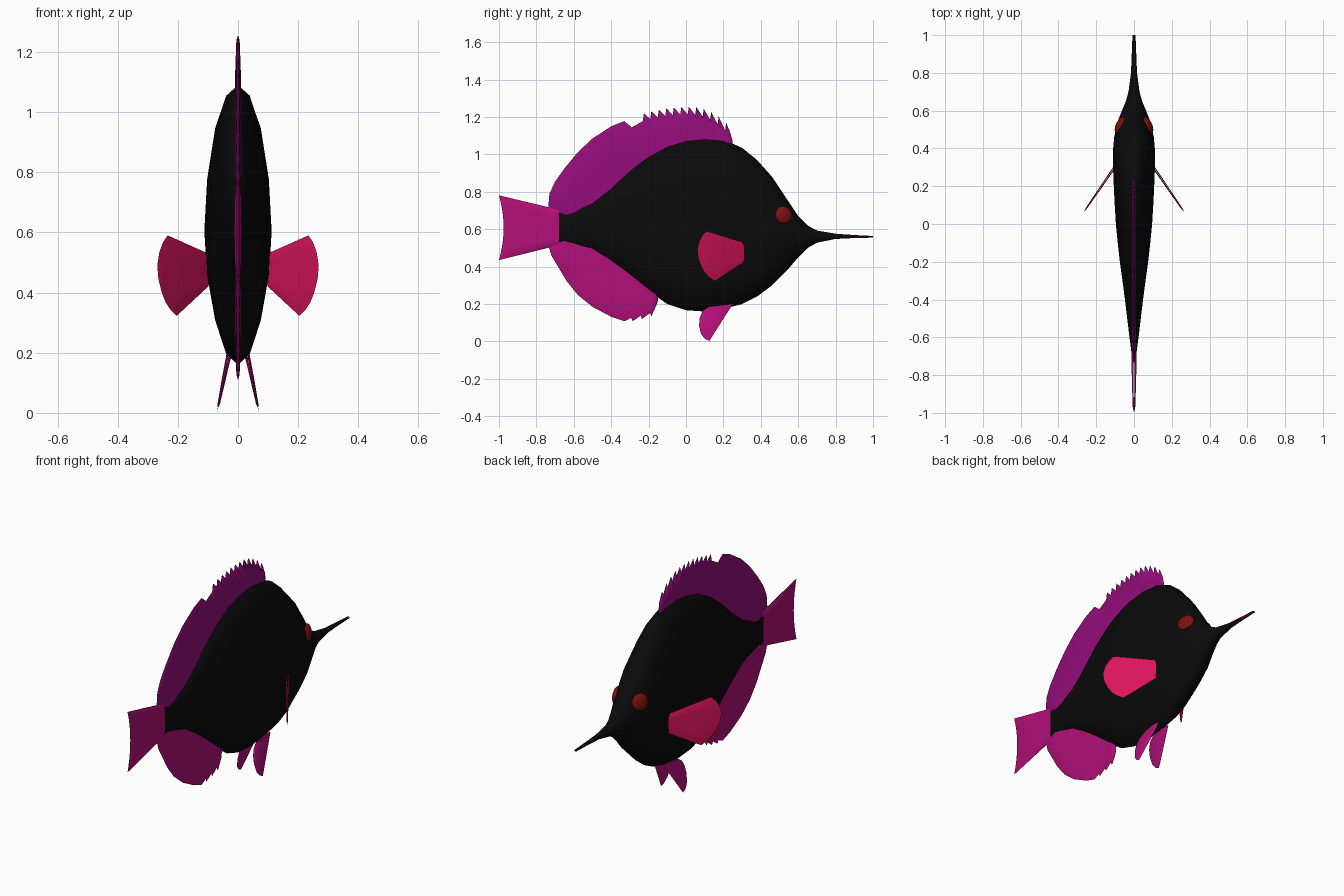
import bpy, bmesh, math
from mathutils import Vector

if "Cube" in bpy.data.objects:
    bpy.data.objects.remove(bpy.data.objects["Cube"], do_unlink=True)


def material(name, r, g, b):
    m = bpy.data.materials.new(name)
    m.use_nodes = True
    m.diffuse_color = (r, g, b, 1)
    m.node_tree.nodes["Principled BSDF"].inputs["Base Color"].default_value = (r, g, b, 1)
    return m


black = material("black skin", .003, .003, .003)
purple = material("purple dorsal fin", .3, .004, .2)
magenta = material("magenta fins", .45, .005, .19)
pink = material("pink pectoral fins", .72, .007, .11)
red = material("dark red eyes", .2, .006, .005)


def finish(name, bm, mats, angle=40):
    bmesh.ops.remove_doubles(bm, verts=bm.verts, dist=.0003)
    bmesh.ops.recalc_face_normals(bm, faces=bm.faces)
    mesh = bpy.data.meshes.new(name)
    bm.to_mesh(mesh)
    bm.free()
    for m in mats:
        mesh.materials.append(m)
    obj = bpy.data.objects.new(name, mesh)
    bpy.context.collection.objects.link(obj)
    bpy.ops.object.select_all(action='DESELECT')
    obj.select_set(True)
    bpy.context.view_layer.objects.active = obj
    bpy.ops.object.shade_smooth_by_angle(angle=math.radians(angle))
    return obj


# Body stations: y, top z, bottom z, half width
SECTIONS = [
    (-.72, .635, .585, .004), (-.7, .675, .54, .011), (-.66, .695, .52, .016),
    (-.6, .7, .515, .024), (-.5, .745, .49, .036), (-.4, .825, .425, .048),
    (-.3, .92, .35, .061), (-.2, .995, .27, .075), (-.1, 1.05, .2, .086),
    (0, 1.08, .167, .096), (.1, 1.09, .16, .102), (.2, 1.08, .175, .107),
    (.3, 1.035, .2, .111), (.38, .97, .24, .112), (.46, .88, .3, .105),
    (.54, .76, .38, .088), (.6, .67, .45, .064), (.65, .62, .5, .043),
    (.7, .593, .528, .029), (.8, .576, .548, .016), (.9, .569, .553, .012),
    (1, .564, .555, .008)]


def body_edge(y, column):
    for a, b in zip(SECTIONS, SECTIONS[1:]):
        if y <= b[0]:
            t = (y - a[0]) / (b[0] - a[0])
            return a[column] + (b[column] - a[column]) * t
    return SECTIONS[-1][column]


# Body: elliptical loft from tail stalk to snout
bm = bmesh.new()
rings = []
SIDES = 16
for y, top, bottom, half in SECTIONS:
    ring = []
    for i in range(SIDES):
        a = math.tau * i / SIDES
        ring.append(bm.verts.new((half * math.cos(a), y,
                                  (top + bottom) / 2 + (top - bottom) / 2 * math.sin(a))))
    rings.append(ring)
for a, b in zip(rings, rings[1:]):
    for i in range(SIDES):
        j = (i + 1) % SIDES
        bm.faces.new((a[i], a[j], b[j], b[i]))
bm.faces.new(rings[0])
bm.faces.new(rings[-1])
body = finish("body", bm, [black, red], 60)
# Red lower lip at the snout tip
for p in body.data.polygons:
    if p.center.y > .9 and p.normal.z < -.5:
        p.material_index = 1


def fin(name, base, outer, normal, thick, mat):
    """Tapered sheet between two matching edges, thinning to a sharp rim."""
    bm = bmesh.new()
    normal = Vector(normal).normalized()
    for side in (1, -1):
        rows = []
        for t, w in ((0, 1), (.5, .8), (.92, .5), (1, 0)):
            rows.append([bm.verts.new(Vector(b).lerp(Vector(o), t) + normal * side * thick * w
                                      * (0.15 if i in (0, len(base) - 1) else 1))
                         for i, (b, o) in enumerate(zip(base, outer))])
        for a, b in zip(rows, rows[1:]):
            for i in range(len(a) - 1):
                bm.faces.new((a[i], a[i + 1], b[i + 1], b[i]))
    return finish(name, bm, [mat], 50)


def teeth(tips, depth, step):
    """Sawtooth edge: each spine rises backward and drops steeply behind."""
    points = []
    for y, z in tips:
        points += [(y, z), (y - step, z - depth)]
    return points


def spread(outer, start, end, column, inset):
    """Root line inside the body below each point of the outer edge."""
    first, last = outer[0][0], outer[-1][0]
    base = []
    for y, z in outer:
        by = start + (end - start) * (y - first) / (last - first)
        base.append((0, by, body_edge(by, column) + inset))
    return base


def in_plane(points):
    return [(0, y, z) for y, z in points]


# Dorsal fin
SPINES = 12
tips = []
for i in range(SPINES):
    y = .215 - .04 * i
    tips.append((y, 1.255 - 2.5 * max(0, y - .03) ** 2 - .7 * min(0, y) ** 2))
outer = [(.25, 1.07), (.235, 1.12)] + teeth(tips, .042, .006)
outer += [(-.29, 1.145), (-.33, 1.178), (-.4, 1.15), (-.5, 1.085), (-.58, 1.01),
          (-.65, .925), (-.7, .855), (-.73, .79), (-.737, .712)]
fin("dorsal_fin", spread(outer, .24, -.64, 1, -.03), in_plane(outer), (1, 0, 0), .011, purple)

# Anal fin
outer = [(-.15, .215), (-.16, .19)]
outer += teeth([(-.185, .135), (-.235, .12), (-.285, .108)], -.018, .007)
outer += [(-.33, .108), (-.4, .132), (-.5, .185), (-.58, .25), (-.64, .325),
          (-.69, .41), (-.72, .46), (-.735, .51)]
fin("anal_fin", spread(outer, -.15, -.65, 2, .03), in_plane(outer), (1, 0, 0), .011, magenta)

# Tail fin: flared fan with a hollow trailing edge
RAYS = 10
base, outer = [], []
for i in range(RAYS + 1):
    s = 2 * i / RAYS - 1
    base.append((0, -.68, .61 + .095 * s))
    outer.append((0, -.975 - .025 * s * s, .608 + .173 * s))
fin("tail_fin", base, outer, (1, 0, 0), .014, magenta)


# Paired fins and eyes
for side, label in ((1, "left"), (-1, "right")):
    # Pectoral fin: slanted back, rounded outer edge
    edge = [(.11, .59), (.088, .568), (.07, .535), (.06, .49), (.065, .445),
            (.082, .4), (.1, .368), (.125, .342), (.155, .323)]
    outer = [(side * (.105 + (.3 - y) * .68), y, z) for y, z in edge]
    base = []
    for i in range(len(edge)):
        base.append((side * .1, .305, .53 - .11 * i / (len(edge) - 1)))
    fin("pectoral_fin_" + label, base, outer, (side * .83, .56, 0), .007, pink)

    # Pelvic fin: hanging blade, splayed outward
    edge = [(.125, .003), (.1, .015), (.08, .04), (.07, .085), (.073, .125), (.09, .165)]
    outer = [(side * (.07 - .2 * z), y, z) for y, z in edge]
    base = []
    for i in range(len(edge)):
        f = i / (len(edge) - 1)
        base.append((side * .03, .25 - .13 * f, .2 - .015 * f))
    fin("pelvic_fin_" + label, base, outer, (side, 0, .2), .008, magenta)

    # Eye: flattened ball lying on the cheek
    bm = bmesh.new()
    bmesh.ops.create_uvsphere(bm, u_segments=20, v_segments=12, radius=.048)
    eye = finish("eye_" + label, bm, [red], 60)
    eye.scale = (1, 1, .45)
    eye.location = (side * .074, .522, .675)
    eye.rotation_euler = Vector((side * .9, .4, .15)).to_track_quat('Z', 'Y').to_euler()
